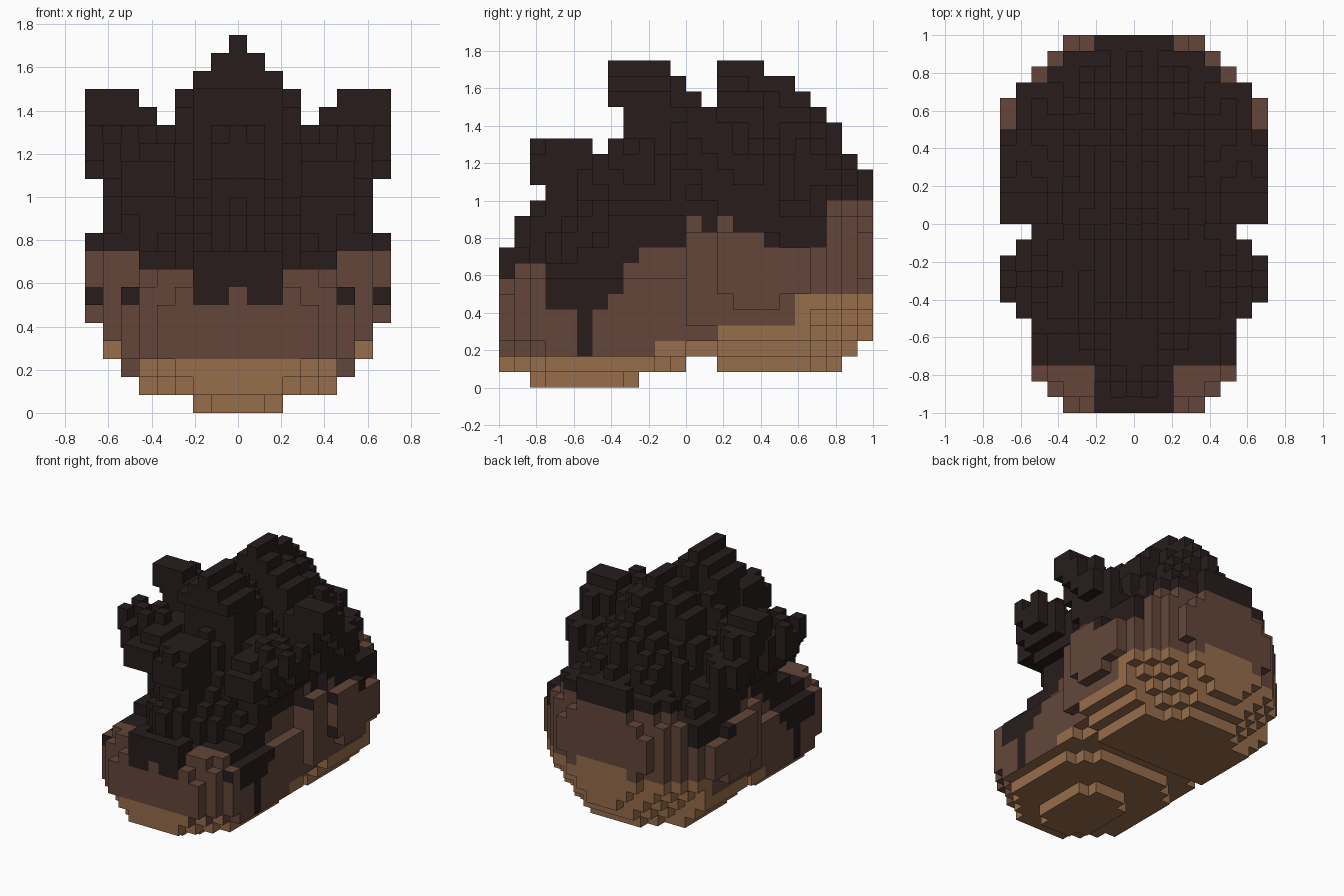
import bpy, bmesh

if "Cube" in bpy.data.objects:
    bpy.data.objects.remove(bpy.data.objects["Cube"], do_unlink=True)

V = 1 / 12  # edge length of one block


def material(name, rgb):
    m = bpy.data.materials.new(name)
    m.use_nodes = True
    m.diffuse_color = (*rgb, 1)
    bsdf = next(n for n in m.node_tree.nodes if n.type == 'BSDF_PRINCIPLED')
    bsdf.inputs["Base Color"].default_value = (*rgb, 1)
    bsdf.inputs["Roughness"].default_value = 0.9
    return m


MATS = [material("dark fur", (0.021, 0.012, 0.012)),
        material("brown fur", (0.126, 0.062, 0.042)),
        material("tan belly", (0.305, 0.153, 0.069))]

# Per slice from front to back, in blocks: half width, underside, crown height
WIDTH = [4, 5, 6, 6, 6, 6, 6, 6, 6, 6, 6, 6, 7, 7, 8, 8, 8, 8, 8, 8, 7, 6, 5, 4]
UNDER = [1, 1, 0, 0, 0, 0, 0, 0, 0, 1, 1, 1, 2, 2, 1, 1, 1, 1, 1, 1, 1, 1, 2, 3]
CROWN = [9, 11, 12, 13, 13, 14, 15, 16, 17, 18, 18, 20, 19, 18,
         21, 21, 21, 20, 20, 19, 18, 17, 15, 14]
# Per slice: height where brown turns dark, and where tan turns brown
DARK = [7, 8, 8, 5, 5, 2, 5, 6, 8, 9, 9, 9, 11, 10, 11, 10, 10, 9, 9, 9, 9, 12, 12, 12]
TAN = [2] * 10 + [3] * 4 + [4] * 5 + [6] * 5
CAP = [2, 5, 6, 7, 7]  # half width of the lowest layers
NOSE_TOP = [9, 9, 9, 7, 6]
RUMP_TOP = [14, 14, 14, 11, 10]


def body_top(a, j):
    """Height of the domed back at distance a from the middle."""
    if j == 0:
        return NOSE_TOP[a]
    if j == 23:
        return RUMP_TOP[a]
    if a == 8:
        return 10 if j < 18 else 9
    if j < 12 and (a == 6 or (a == 5 and j == 1)):
        return 7
    if j < 20:
        floor = 8 if j < 5 else 9 if j < 12 else 10
    else:
        floor = 13 if j > 20 and a < WIDTH[j] else 11
    top = CROWN[j] - a - (a > 3)
    if a:  # ragged fur
        top -= {0: 2, 1: 1}.get((2 * a * a + 3 * a * j) % 5, 0)
    return max(floor, top)


def body_width(j, k):
    """Half width of a layer, rounded towards the chin, belly and rump."""
    w = WIDTH[j]
    if j == 23:
        w -= max(0, (8 - k) // 2 + (k < 4))
    elif j > 19:
        w -= max(0, 5 - k)
    elif j >= 12:
        w -= max(0, 4 - k)
    elif k == 0:
        w = 1 if j in (2, 8) else 2
    elif k == 1 and j > 8:
        w = 14 - j
    elif j < 4:
        w = min(w, j + min(k + 1, 4))
    if w == 8 and k < (6 if j in (14, 18, 19) else 5):  # flank bulge
        w = 7
    return min(w, CAP[k]) if k < 5 else w


blocks = {}


def fill(part, a, j, k_range):
    """Place a column of blocks on both sides of the middle."""
    for k in k_range:
        for i in {a, -a}:
            blocks.setdefault((i, j, k), part)


# Body
for j in range(24):
    for a in range(WIDTH[j] + 1):
        for k in range(UNDER[j], body_top(a, j)):
            if a <= body_width(j, k):
                fill("body", a, j, [k])

# Forehead tuft, overhanging the snout
for j in range(2, 6):
    for a in range(2):
        fill("forehead_tuft", a, j, range(13 if j == 2 else 11, 16 - a * (j == 2)))

# Middle crest, overhanging the forehead
for j in range(7, 11):
    for a in range(3):
        fill("middle_crest", a, j, range(18 if j == 7 else 14, 21 - a))

# Front side tufts, leaning outwards
for j in range(5, 12):
    for a in range(4, 9):
        reach = 8 if 7 <= j <= 9 else 7 if j in (6, 10) else 6
        top = 14 if j in (5, 11) else 15 if a == 4 or j in (6, 10) else 16
        if 5 < j < 11 and a > 4:  # ragged fur
            top -= (a + j + 1) % 2
        low = {4: 9, 5: 9, 6: 11, 7: 12, 8: 13}[a] + (j == 6) + (a == 8 and j == 7)
        if j < 7:
            low = max(12, low)
        if a <= reach:
            fill("front_side_tufts", a, j, range(low, top))

# Rear side tufts, sloping down to the back
for j in range(12, 18):
    for a in range(5, 9):
        top = 18 - max(0, j - (14 if a == 7 else 13)) - (a == 5)
        if j > 13:  # ragged fur
            top -= (a + j) % 2
        if j == 12:
            low = {5: 11, 6: 13, 7: 14, 8: 16}[a]
        else:
            low = max(13, 28 - j) if a == 8 else 12 if a == 7 and j == 13 else 10
        fill("rear_side_tufts", a, j, range(low, top))


def colour(i, j, k, n):
    """Colour of a block face from its place and direction."""
    a = abs(i)
    tan, dark = TAN[j], DARK[j]
    if n[1] < 0 and j < 4 and a < 6:
        tan = 3
    if j > 21 and a < 3:
        tan = 7
    if j < 3 and a < 3:          # dark stripe down the snout
        dark = 7 if a == 0 else 6
    elif a < 3 and k > 7 and n[2] > 0:
        dark = 6
    elif n[1] < 0 and 11 < j < 15:
        dark = 9
    if a == 8 and j == 14 and k in (6, 9) and n[1] < 0:  # dark flank spots
        return 0
    if j == 2 and a == 6 and k == 6 and n[1] < 0:        # dark cheek spots
        return 0
    if j < 12 and k < 2:
        return 2
    if n[2] < 0 and k <= tan:
        return 2
    if k < tan and not (j == 5 and k >= dark):
        return 2
    return 1 if k < dark else 0


# Corner offsets of a face for each direction, counter-clockwise from outside
FACES = {(1, 0, 0): ((1, 0, 0), (1, 1, 0), (1, 1, 1), (1, 0, 1)),
         (-1, 0, 0): ((0, 0, 0), (0, 0, 1), (0, 1, 1), (0, 1, 0)),
         (0, 1, 0): ((0, 1, 0), (0, 1, 1), (1, 1, 1), (1, 1, 0)),
         (0, -1, 0): ((0, 0, 0), (1, 0, 0), (1, 0, 1), (0, 0, 1)),
         (0, 0, 1): ((0, 0, 1), (1, 0, 1), (1, 1, 1), (0, 1, 1)),
         (0, 0, -1): ((0, 0, 0), (0, 1, 0), (1, 1, 0), (1, 0, 0))}


def build(part):
    """Mesh the outer faces of one part's blocks."""
    bm = bmesh.new()
    for (i, j, k), owner in blocks.items():
        if owner != part:
            continue
        for n, corners in FACES.items():
            if (i + n[0], j + n[1], k + n[2]) in blocks:
                continue
            f = bm.faces.new([bm.verts.new(((i + x - 0.5) * V, (j + y - 12) * V, (k + z) * V))
                              for x, y, z in corners])
            f.material_index = colour(i, j, k, n)
    bmesh.ops.remove_doubles(bm, verts=bm.verts, dist=0.001)
    mesh = bpy.data.meshes.new(part)
    bm.to_mesh(mesh)
    bm.free()
    for m in MATS:
        mesh.materials.append(m)
    bpy.context.scene.collection.objects.link(bpy.data.objects.new(part, mesh))


for part in dict.fromkeys(blocks.values()):
    build(part)
